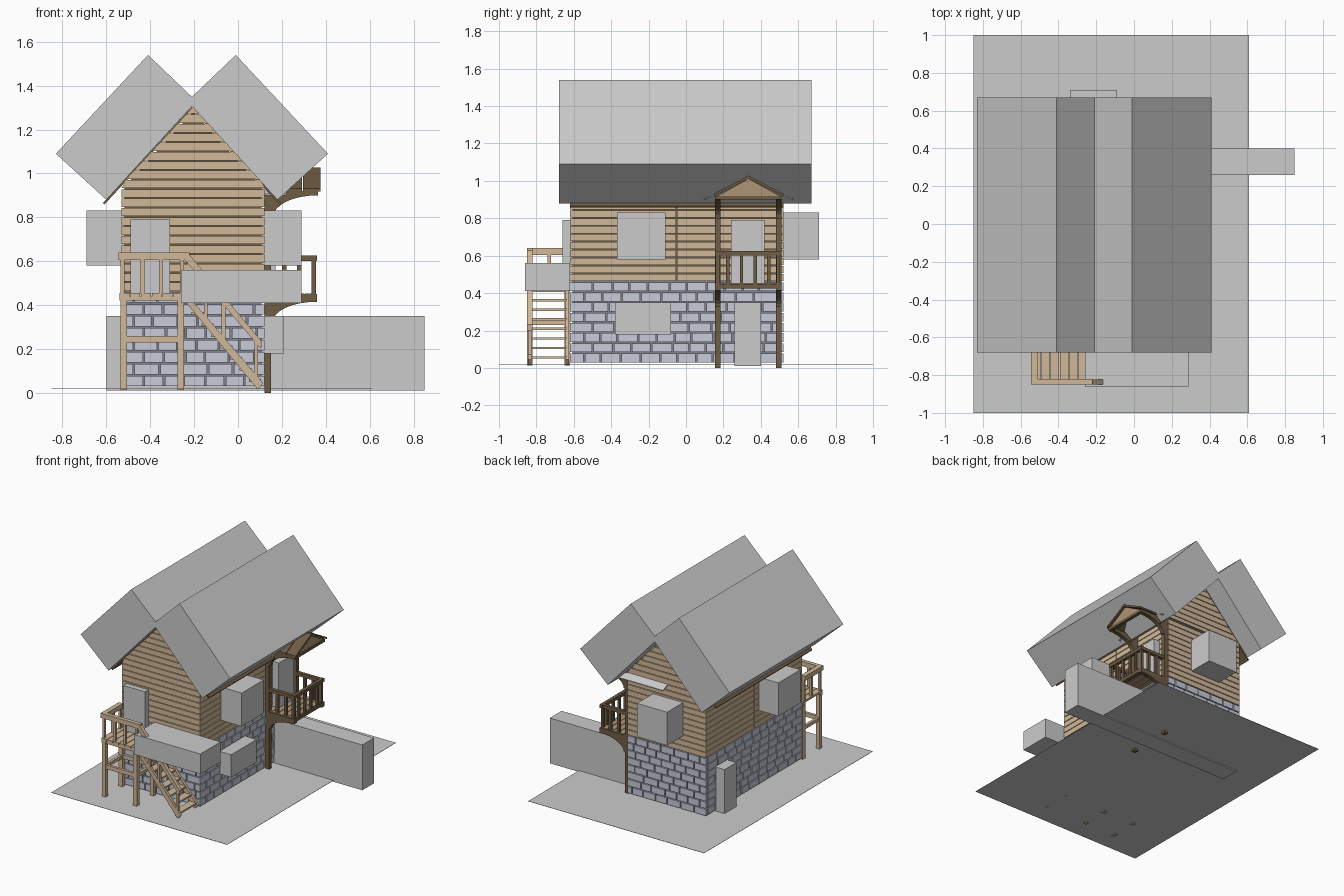
import bpy, bmesh, math, random
from mathutils import Vector

if "Cube" in bpy.data.objects:
    bpy.data.objects.remove(bpy.data.objects["Cube"])
random.seed(4)

def mat(name, *rgb):
    m = bpy.data.materials.new(name)
    m.diffuse_color = (*rgb, 1)
    m.use_nodes = True
    m.node_tree.nodes["Principled BSDF"].inputs["Base Color"].default_value = m.diffuse_color
    return m

TAN = mat("tan_wood", 0.64, 0.48, 0.32)
DARK = mat("dark_wood", 0.16, 0.11, 0.06)
MID = mat("mid_wood", 0.42, 0.30, 0.18)
STONE = mat("stone", 0.58, 0.60, 0.70)
MORTAR = mat("mortar", 0.22, 0.22, 0.26)

class Part:
    """Collects simple solids into one named object."""
    def __init__(self, name, material=None):
        self.name, self.material, self.bm = name, material, bmesh.new()

    def solid(self, base, offset):
        a = [self.bm.verts.new(p) for p in base]
        b = [self.bm.verts.new(Vector(p) + Vector(offset)) for p in base]
        n = len(a)
        self.bm.faces.new(a)
        self.bm.faces.new(b[::-1])
        for i in range(n):
            self.bm.faces.new((a[i], b[i], b[(i + 1) % n], a[(i + 1) % n]))

    def box(self, x0, x1, y0, y1, z0, z1):
        self.solid([(x0, y0, z0), (x1, y0, z0), (x1, y1, z0), (x0, y1, z0)], (0, 0, z1 - z0))

    def prism_y(self, pts, y0, y1):      # profile in x,z
        self.solid([(x, y0, z) for x, z in pts], (0, y1 - y0, 0))

    def prism_x(self, pts, x0, x1):      # profile in y,z
        self.solid([(x0, y, z) for y, z in pts], (x1 - x0, 0, 0))

    def done(self):
        bmesh.ops.recalc_face_normals(self.bm, faces=self.bm.faces)
        me = bpy.data.meshes.new(self.name)
        self.bm.to_mesh(me)
        self.bm.free()
        if self.material:
            me.materials.append(self.material)
        ob = bpy.data.objects.new(self.name, me)
        bpy.context.collection.objects.link(ob)
        return ob

def block(name, *dims, material=None):
    p = Part(name, material)
    p.box(*dims)
    p.done()

# House limits
X0, X1, Y0, Y1 = -0.53, 0.12, -0.62, 0.52
CX, APEX, EAVE, FLOOR = -0.205, 1.30, 0.95, 0.465

# Ground sheet
block("ground", -0.85, 0.61, -1, 1, 0.018, 0.02)

# Stone storey: mortar core and coursed bricks
i = 0.012
block("stone_core", X0 + i, X1 - i, Y0 + i, Y1 - i, 0.03, FLOOR, material=MORTAR)
bricks = Part("stone_bricks", STONE)
rows = 8
h = (FLOOR - 0.03) / rows

def course(lo, hi, r):
    a = lo
    step = 0.055 if r % 2 else 0.1
    while a < hi - 0.001:
        b = min(hi, a + step)
        if hi - b < 0.03:
            b = hi
        yield a + (0.004 if a > lo else 0), b - (0.004 if b < hi else 0)
        a, step = b, random.uniform(0.085, 0.12)

for r in range(rows):
    z0, z1 = 0.03 + r * h, 0.03 + (r + 1) * h - 0.007
    for y0, y1 in ((Y0, Y0 + 0.02), (Y1 - 0.02, Y1)):
        for a, b in course(X0, X1, r):
            bricks.box(a, b, y0, y1, z0, z1)
    for x0, x1 in ((X0, X0 + 0.02), (X1 - 0.02, X1)):
        for a, b in course(Y0 + 0.021, Y1 - 0.021, r + 1):
            bricks.box(x0, x1, a, b, z0, z1)
bricks.done()

# Timber storey: core and horizontal planks up into the gables
core = Part("timber_core", DARK)
core.prism_y([(X0 + i, FLOOR), (X1 - i, FLOOR), (X1 - i, EAVE - i),
              (CX, APEX - 0.02), (X0 + i, EAVE - i)], Y0 + i, Y1 - i)
core.done()
planks = Part("wall_planks", TAN)
half = lambda z: max(0.002, min((X1 - X0) / 2, (APEX - z) * 0.325 / (APEX - EAVE)))
ph, z = 0.0425, FLOOR
while z < APEX - 0.02:
    t = min(z + ph - 0.005, APEX)
    a, b = half(z), half(t)
    for y0, y1 in ((Y0, Y0 + 0.018), (Y1 - 0.018, Y1)):
        planks.prism_y([(CX - a, z), (CX + a, z), (CX + b, t), (CX - b, t)], y0, y1)
    if t < EAVE:
        for x0, x1 in ((X0, X0 + 0.018), (X1 - 0.018, X1)):
            for y0, y1 in ((Y0 + 0.018, -0.053), (-0.047, Y1 - 0.018)):
                planks.box(x0, x1, y0, y1, z, t)
    z += ph
planks.done()

# Main roof: two thick tilted slabs over thin dark eave boards
for s, side in ((-1, "left"), (1, "right")):
    m = lambda pts: [(-0.21 + s * x, z) for x, z in pts]
    roof = Part(side + "_roof_slab")
    roof.prism_y(m([(0.62, 1.09), (0.20, 1.54), (-0.02, 1.33), (0.39, 0.88)]), -0.68, 0.67)
    roof.done()
    eave = Part(side + "_eave_boards", DARK)
    eave.prism_y(m([(0.40, 0.857), (0.405, 0.866), (0.0, 1.305), (0.0, 1.29)]), Y0, Y1)
    eave.done()

# Grey window and door blocks
block("side_windows", -0.69, 0.29, -0.37, -0.11, 0.58, 0.83)
block("back_window", -0.34, -0.09, 0.45, 0.71, 0.58, 0.83)
block("lower_window", 0.05, 0.21, -0.38, -0.08, 0.18, 0.35)
block("lower_passage", -0.60, 0.85, 0.26, 0.40, 0.01, 0.35)
block("front_door", -0.49, -0.31, -0.66, -0.60, 0.43, 0.79)
block("balcony_door", 0.08, 0.17, 0.24, 0.42, 0.43, 0.79)
block("front_awning", -0.26, 0.29, -0.86, -0.62, 0.41, 0.56)

# Front landing: posts, beams, deck boards, railing
land = Part("front_landing", TAN)
for x in (-0.535, -0.275):
    for y in (-0.85, -0.65):
        land.box(x, x + 0.03, y, y + 0.03, 0.012, 0.44)
    land.box(x + 0.005, x + 0.025, -0.83, -0.64, 0.23, 0.255)
for y in (-0.845, -0.645):
    land.box(-0.51, -0.27, y, y + 0.02, 0.23, 0.26)
    land.box(-0.54, -0.245, y, y + 0.02, 0.42, 0.44)
for k in range(6):
    x = -0.54 + k * 0.049
    land.box(x, x + 0.045, -0.85, -0.62, 0.44, 0.455)
for x in (-0.535, -0.445, -0.36, -0.265):
    land.box(x, x + 0.018, -0.845, -0.827, 0.45, 0.61)
for y in (-0.74, -0.655):
    land.box(-0.535, -0.517, y, y + 0.018, 0.45, 0.61)
land.box(-0.545, -0.22, -0.85, -0.82, 0.605, 0.64)
land.box(-0.545, -0.51, -0.85, -0.635, 0.605, 0.64)
land.done()

# Front stairs: stringers, treads, sloping handrail
stairs = Part("front_stairs", TAN)
for y in (-0.845, -0.645):
    stairs.prism_y([(-0.26, 0.44), (-0.225, 0.44), (0.115, 0.045), (0.09, 0.015)], y, y + 0.02)
for k in range(8):
    z = 0.05 + k * 0.051
    x = 0.085 - k * 0.0435
    stairs.box(x - 0.035, x + 0.02, -0.83, -0.64, z, z + 0.012)
stairs.prism_y([(-0.25, 0.615), (-0.23, 0.64), (0.11, 0.232), (0.105, 0.20)], -0.85, -0.822)
for x in (-0.155, -0.075, 0.075):
    t = 0.60 - (x + 0.235) * 1.18
    stairs.box(x, x + 0.017, -0.845, -0.827, t - 0.17, t + 0.015)
stairs.done()

# Balcony frame: posts, beams and curved brackets
frame = Part("balcony_frame", DARK)
for y in (0.155, 0.48):
    frame.box(0.12, 0.15, y, y + 0.03, 0, 0.92)
    for top, drop in ((0.435, 0.09), (0.92, 0.10)):
        arc = [(0.36 - 0.20 * math.sin(a), top - 0.02 - drop * (1 - math.cos(a)))
               for a in [k * math.pi / 16 for k in range(9)]]
        frame.prism_y([(0.36, top)] + arc + [(0.14, top - 0.02 - drop), (0.14, top)], y, y + 0.03)
    frame.box(0.12, 0.36, y, y + 0.03, 0.425, 0.45)
    frame.box(0.12, 0.36, y, y + 0.025, 0.60, 0.625)
    for x in (0.20, 0.27, 0.335):
        frame.box(x, x + 0.02, y + 0.003, y + 0.023, 0.45, 0.61)
frame.box(0.33, 0.36, 0.155, 0.51, 0.425, 0.45)
frame.box(0.335, 0.36, 0.155, 0.51, 0.60, 0.625)
frame.box(0.34, 0.365, 0.155, 0.51, 0.90, 0.92)
for k in range(4):
    y = 0.215 + k * 0.073
    frame.box(0.338, 0.355, y, y + 0.018, 0.45, 0.61)
frame.done()

# Balcony deck
deck = Part("balcony_deck", MID)
for k in range(5):
    x = 0.121 + k * 0.046
    deck.box(x, x + 0.042, 0.16, 0.505, 0.44, 0.453)
deck.done()

# Balcony canopy: small dark gable and grey sheets running into the house
canopy = Part("balcony_canopy", DARK)
gable = Part("canopy_gable", MID)
sheets = Part("canopy_sheets")
for s in (-1, 1):
    f = lambda pts: [(0.335 + s * y, z) for y, z in pts]
    for x in (0.13, 0.213, 0.296):
        canopy.prism_x(f([(0, 1.028), (0.185, 0.932), (0.185, 0.918), (0, 1.012)]), x, x + 0.079)
    sheets.prism_x(f([(0, 1.01), (0.238, 0.906), (0.238, 0.90), (0, 1.003)]), -0.21, 0.22)
gable.prism_x([(0.17, 0.92), (0.50, 0.92), (0.335, 1.012)], 0.345, 0.36)
canopy.done()
gable.done()
sheets.done()
